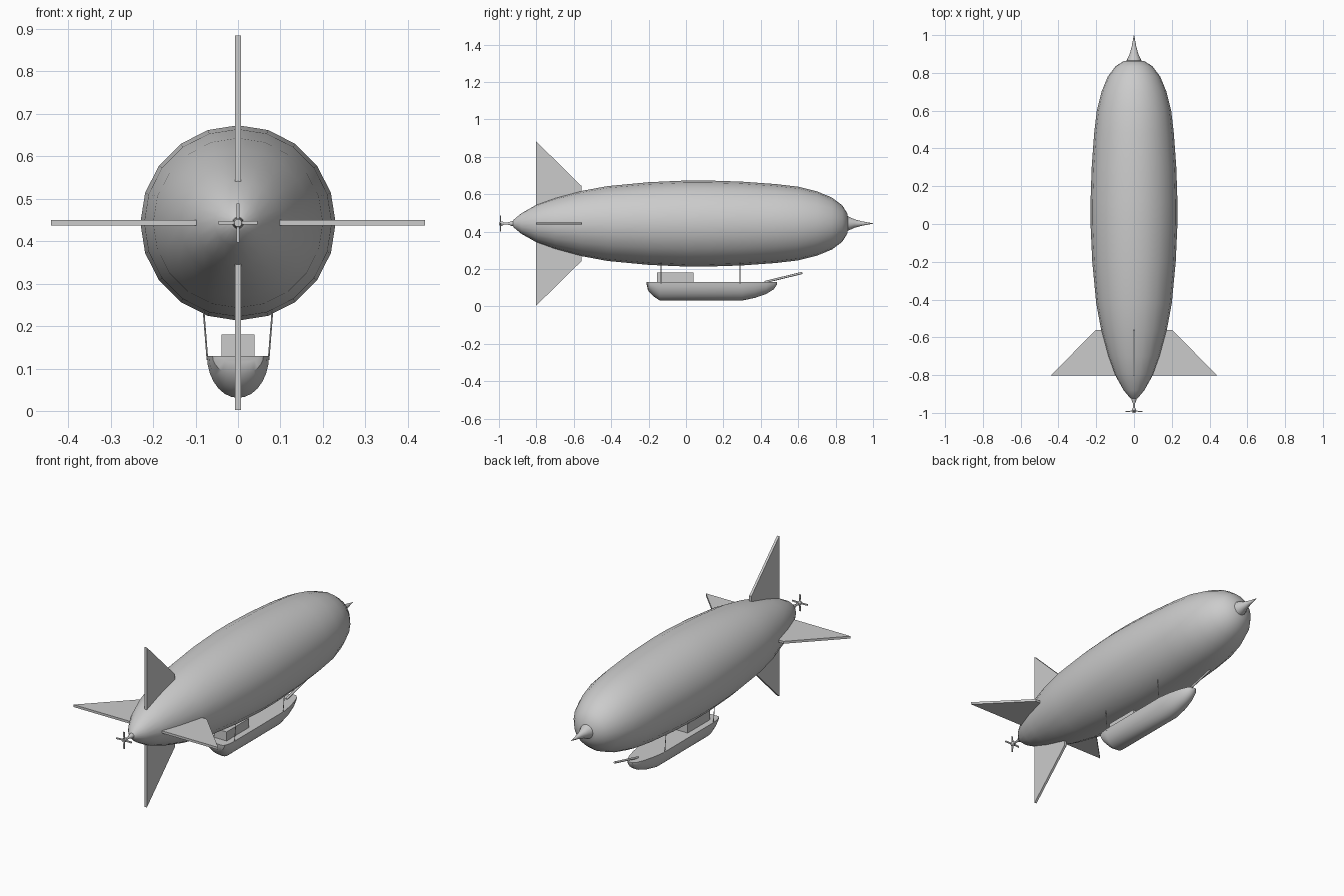
import bpy, bmesh
from math import sin, cos, pi, radians
from mathutils import Vector, Matrix

cube = bpy.data.objects.get("Cube")
if cube:
    bpy.data.objects.remove(cube, do_unlink=True)

AXIS = 0.443   # height of the envelope axis
DECK = 0.13    # height of the gondola deck


def finish(name, bm, smooth=0):
    bmesh.ops.remove_doubles(bm, verts=bm.verts, dist=1e-5)
    bmesh.ops.recalc_face_normals(bm, faces=bm.faces)
    mesh = bpy.data.meshes.new(name)
    bm.to_mesh(mesh)
    bm.free()
    obj = bpy.data.objects.new(name, mesh)
    bpy.context.collection.objects.link(obj)
    if smooth:
        bpy.ops.object.select_all(action='DESELECT')
        obj.select_set(True)
        bpy.context.view_layer.objects.active = obj
        bpy.ops.object.shade_smooth_by_angle(angle=radians(smooth))
    return obj


def loft(name, rings, smooth):
    """Skin closed rings of points and cap both ends."""
    bm = bmesh.new()
    rows = [[bm.verts.new(p) for p in ring] for ring in rings]
    for a, b in zip(rows, rows[1:]):
        for i in range(len(a)):
            j = (i + 1) % len(a)
            bm.faces.new((a[i], a[j], b[j], b[i]))
    bm.faces.new(rows[0])
    bm.faces.new(rows[-1])
    return finish(name, bm, smooth)


def revolve(name, profile, sides, smooth=40):
    """Turn (y, radius) pairs around the envelope axis."""
    angles = [2 * pi * i / sides for i in range(sides)]
    return loft(name, [[(r * cos(a), y, AXIS + r * sin(a)) for a in angles]
                       for y, r in profile], smooth)


def plate(name, outline, thickness, turn):
    """Extrude a (y, radius) outline and turn it around the envelope axis."""
    bm = bmesh.new()
    sides = [[bm.verts.new((s * thickness / 2, y, r)) for y, r in outline]
             for s in (-1, 1)]
    for i in range(len(outline)):
        j = (i + 1) % len(outline)
        bm.faces.new((sides[0][i], sides[0][j], sides[1][j], sides[1][i]))
    for side in sides:
        bm.faces.new(side)
    bm.transform(Matrix.Translation((0, 0, AXIS)) @ Matrix.Rotation(turn, 4, 'Y'))
    return finish(name, bm)


def rod(name, start, end, radius, sides=8):
    start, end = Vector(start), Vector(end)
    span = end - start
    bm = bmesh.new()
    bmesh.ops.create_cone(bm, cap_ends=True, segments=sides, radius1=radius,
                          radius2=radius, depth=span.length)
    bm.transform(Matrix.Translation((start + end) / 2)
                 @ span.to_track_quat('Z', 'Y').to_matrix().to_4x4())
    return finish(name, bm, 50)


def box(name, centre, size):
    bm = bmesh.new()
    bmesh.ops.create_cube(bm, size=1)
    bm.transform(Matrix.Translation(centre) @ Matrix.Diagonal((*size, 1)))
    return finish(name, bm)


# Envelope with nose spike and tail shaft
revolve("envelope", [(-.93, .002), (-.922, .02), (-.88, .055), (-.8, .1),
                     (-.7, .136), (-.56, .174), (-.42, .2), (-.2, .221),
                     (0, .23), (.12, .23), (.3, .224), (.48, .211), (.6, .197),
                     (.7, .172), (.78, .139), (.835, .098), (.862, .055),
                     (.872, .002)], 20)
revolve("nose_spike", [(.85, .042), (.87, .037), (.9, .023), (.94, .012),
                       (1, .001)], 16)
revolve("tail_shaft", [(-.9, .018), (-.935, .012), (-.95, .006), (-1, .005)], 12)
revolve("propeller_hub", [(-.998, .009), (-.985, .012), (-.975, .008)], 12)

# Four tail fins and four propeller blades
for i, side in enumerate(("top", "left", "bottom", "right")):
    plate(side + "_fin", [(-.803, .06), (-.803, .441), (-.56, .202), (-.56, .1)],
          .013, i * pi / 2)
    blade = plate(side + "_propeller_blade",
                  [(-.993, 0), (-.995, .046), (-.991, .046), (-.987, 0)],
                  .008, i * pi / 2)

# Gondola hull: half-elliptical sections as (y, half width, depth)
stations = [(-.21, .05, .015), (-.203, .06, .045), (-.175, .069, .075),
            (-.14, .073, .099), (.3, .073, .099), (.37, .062, .084),
            (.43, .046, .063), (.47, .03, .038), (.487, .014, .012)]
arc = [pi * i / 14 for i in range(15)]
loft("gondola", [[(w * cos(a), y, DECK - d * sin(a)) for a in arc]
                 for y, w, d in stations], 35)

# Cabin, bowsprit and suspension lines
box("cabin", (0, -.057, .15), (.078, .196, .06))
rod("bowsprit", (0, .42, DECK), (0, .622, .179), .006)
for y, place in ((-.134, "rear"), (.289, "front")):
    for s, side in ((1, "left"), (-1, "right")):
        rod(f"{place}_{side}_line", (s * .072, y, DECK - .01),
            (s * .081, y, .235), .002, 6)
